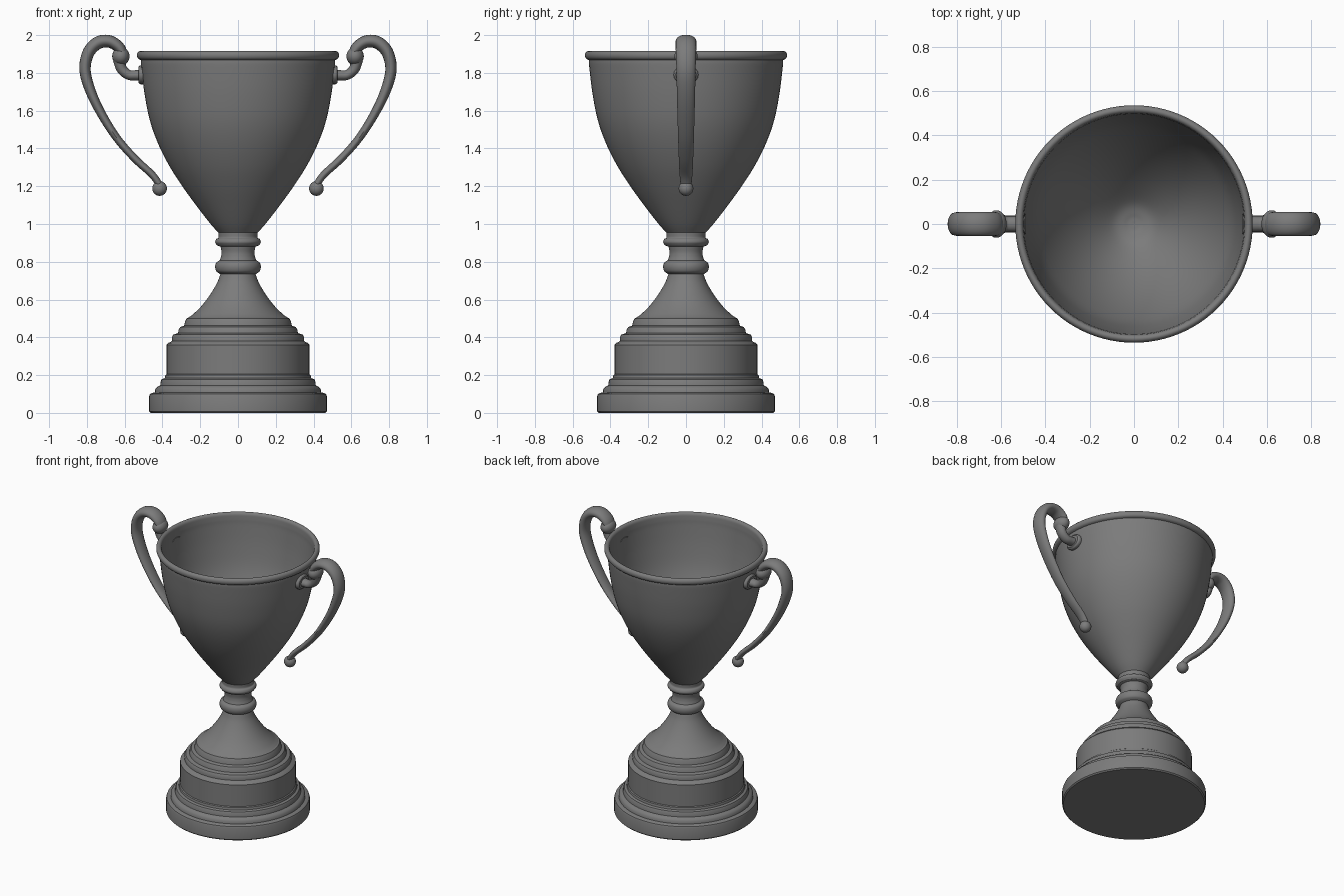
import bpy, bmesh, math
from mathutils import Vector

if "Cube" in bpy.data.objects:
    bpy.data.objects.remove(bpy.data.objects["Cube"])

metal = bpy.data.materials.new("dark grey metal")
metal.diffuse_color = (0.2, 0.2, 0.2, 1)
metal.use_nodes = True
metal.node_tree.nodes["Principled BSDF"].inputs["Base Color"].default_value = metal.diffuse_color


def spline(points, steps=6):
    """Catmull-Rom curve through points of any dimension."""
    pts = [Vector(p) for p in points]
    pts = [pts[0] * 2 - pts[1]] + pts + [pts[-1] * 2 - pts[-2]]
    out = []
    for a, b, c, d in zip(pts, pts[1:], pts[2:], pts[3:]):
        for i in range(steps):
            t = i / steps
            out.append(0.5 * (2 * b + (c - a) * t + (2 * a - 5 * b + 4 * c - d) * t * t
                              + (3 * b - a - 3 * c + d) * t ** 3))
    return out + [pts[-2]]


def finish(name, bm, angle=35):
    bmesh.ops.recalc_face_normals(bm, faces=bm.faces)
    mesh = bpy.data.meshes.new(name)
    bm.to_mesh(mesh)
    bm.free()
    mesh.materials.append(metal)
    ob = bpy.data.objects.new(name, mesh)
    bpy.context.collection.objects.link(ob)
    bpy.ops.object.select_all(action='DESELECT')
    ob.select_set(True)
    bpy.context.view_layer.objects.active = ob
    bpy.ops.object.shade_smooth_by_angle(angle=math.radians(angle))
    return ob


def skin(bm, rings):
    for r0, r1 in zip(rings, rings[1:]):
        for i in range(len(r0)):
            j = (i + 1) % len(r0)
            bm.faces.new((r0[i], r0[j], r1[j], r1[i]))
    bm.faces.new(rings[0])
    bm.faces.new(rings[-1])


def lathe(name, profile, sides=96):
    bm = bmesh.new()
    turn = [2 * math.pi * i / sides for i in range(sides)]
    skin(bm, [[bm.verts.new((p[0] * math.cos(a), p[0] * math.sin(a), p[1])) for a in turn]
              for p in profile])
    return finish(name, bm)


def sweep(name, keys, side, sides=20):
    """Oval sweep in the xz plane; keys are x, z, half thickness, half width."""
    path = spline(keys)
    bm, rings = bmesh.new(), []
    for i, p in enumerate(path):
        q, r = path[max(i - 1, 0)], path[min(i + 1, len(path) - 1)]
        tx, tz = r[0] - q[0], r[1] - q[1]
        n = math.hypot(tx, tz)
        ring = []
        for k in range(sides):
            a = 2 * math.pi * k / sides
            u = p[2] * math.cos(a)
            ring.append(bm.verts.new((side * (p[0] - tz / n * u), p[3] * math.sin(a),
                                      p[1] + tx / n * u)))
        rings.append(ring)
    skin(bm, rings)
    return finish(name, bm)


def ball(name, centre, size):
    bm = bmesh.new()
    bmesh.ops.create_uvsphere(bm, u_segments=24, v_segments=16, radius=1)
    bmesh.ops.scale(bm, vec=size, verts=bm.verts)
    bmesh.ops.translate(bm, vec=centre, verts=bm.verts)
    return finish(name, bm)


# Stepped plinth with rounded mouldings
lathe("plinth", [(0.462, 0), (0.47, 0.008), (0.47, 0.09), (0.466, 0.1), (0.455, 0.106),
                 (0.44, 0.108), (0.438, 0.125), (0.428, 0.138), (0.412, 0.145), (0.41, 0.165),
                 (0.404, 0.178), (0.388, 0.184), (0.385, 0.2), (0.378, 0.205), (0.378, 0.36),
                 (0.37, 0.37), (0.355, 0.376), (0.35, 0.38), (0.35, 0.402), (0.342, 0.415),
                 (0.318, 0.422), (0.314, 0.44), (0.306, 0.455), (0.285, 0.462), (0.28, 0.485),
                 (0.272, 0.5), (0.255, 0.508)])

# Flared foot and stem with two rings
foot = spline([(0.262, 0.505), (0.235, 0.525), (0.19, 0.57), (0.145, 0.63), (0.11, 0.69),
               (0.093, 0.735)])
ring_low = spline([(0.1, 0.738), (0.115, 0.75), (0.121, 0.773), (0.115, 0.795), (0.097, 0.808)], 4)
neck = spline([(0.09, 0.825), (0.087, 0.85), (0.092, 0.88)], 4)
ring_top = spline([(0.11, 0.886), (0.121, 0.903), (0.115, 0.92), (0.104, 0.928), (0.104, 0.955)], 4)
lathe("stem", foot + ring_low + neck + ring_top)

# Bowl: outer wall, rolled rim, inner wall
wall = [(0.1, 0.95), (0.145, 1.0), (0.215, 1.09), (0.295, 1.2), (0.365, 1.31), (0.425, 1.43),
        (0.467, 1.55), (0.495, 1.69), (0.512, 1.83), (0.514, 1.868)]
rim = [(0.517 + 0.018 * math.cos(a), 1.893 + 0.023 * math.sin(a))
       for a in [math.radians(-80 + 20 * i) for i in range(14)]]
inner = [(0.496, 1.87), (0.492, 1.82), (0.475, 1.69), (0.447, 1.55), (0.403, 1.43), (0.343, 1.31),
         (0.272, 1.2), (0.19, 1.1), (0.1, 1.015), (0.04, 0.99), (0.004, 0.985)]
lathe("bowl", spline(wall) + rim + spline(inner))

# Handles, one on each side
strap = [(0.41, 1.20, .018, .028), (0.455, 1.262, .019, .034), (0.545, 1.345, .02, .038),
         (0.645, 1.46, .021, .042), (0.735, 1.605, .024, .046), (0.79, 1.73, .028, .049),
         (0.81, 1.825, .03, .051), (0.79, 1.91, .032, .054), (0.74, 1.96, .034, .055),
         (0.68, 1.966, .033, .055), (0.63, 1.935, .03, .054), (0.608, 1.89, .028, .05)]
arm = [(0.63, 1.87, .032, .04), (0.615, 1.82, .028, .035), (0.58, 1.79, .026, .033),
       (0.545, 1.787, .027, .034), (0.5, 1.79, .03, .036)]
for side, label in ((-1, "left"), (1, "right")):
    sweep(label + "_handle", strap, side)
    sweep(label + "_handle_arm", arm, side)
    ball(label + "_handle_scroll", (side * 0.62, 0, 1.888), (0.046, 0.062, 0.048))
    ball(label + "_handle_tip", (side * 0.415, 0, 1.188), (0.039, 0.039, 0.039))
    # Oval mounting plate against the bowl
    sweep(label + "_handle_plate", [(0.49, 1.79, .05, .065), (0.517, 1.79, .05, .065),
                                    (0.528, 1.79, .04, .055)], side)
